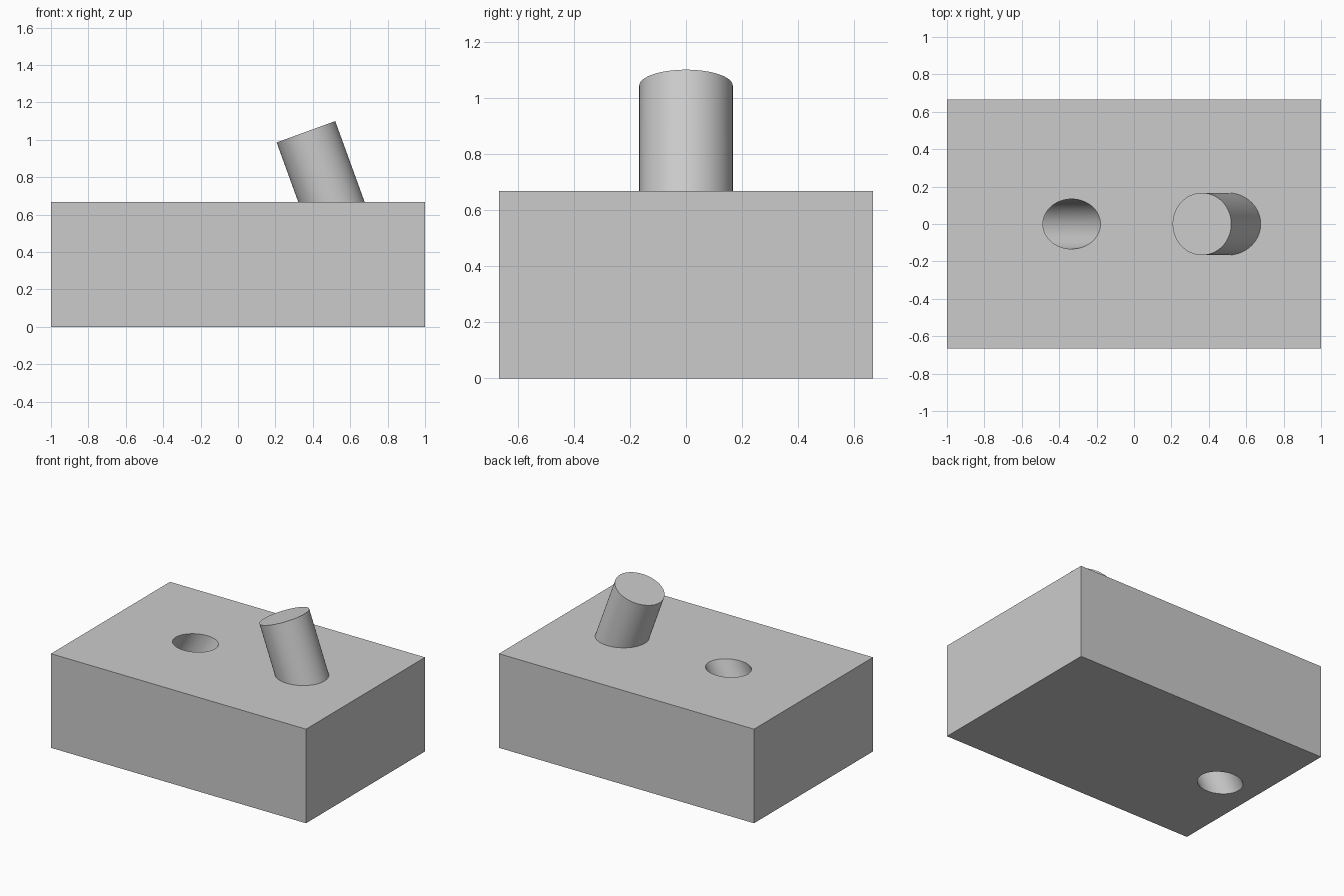
import bpy
from math import radians, sin, cos
from mathutils import Vector

if "Cube" in bpy.data.objects:
    bpy.data.objects.remove(bpy.data.objects["Cube"], do_unlink=True)

WIDTH, DEPTH, HEIGHT = 2.0, 1.333, 0.667

# Single plain grey
grey = bpy.data.materials.new("plain grey")
grey.use_nodes = True
colour = (0.6, 0.6, 0.6, 1)
grey.diffuse_color = colour
grey.node_tree.nodes["Principled BSDF"].inputs["Base Color"].default_value = colour


def leaning_cylinder(name, x, tilt, radius, below, above):
    """Cylinder whose axis crosses the block's top at x, leaning in the xz plane."""
    axis = Vector((sin(tilt), 0, cos(tilt)))
    centre = Vector((x, 0, HEIGHT)) + axis * (above - below) / 2
    bpy.ops.mesh.primitive_cylinder_add(
        vertices=96, radius=radius, depth=above + below,
        location=centre, rotation=(0, tilt, 0))
    obj = bpy.context.object
    obj.name = name
    obj.data.materials.append(grey)
    return obj


def apply_boolean(target, tool, operation):
    mod = target.modifiers.new(operation.title(), "BOOLEAN")
    mod.operation = operation
    mod.solver = "EXACT"
    mod.object = tool
    bpy.context.view_layer.objects.active = target
    bpy.ops.object.modifier_apply(modifier=mod.name)
    bpy.data.objects.remove(tool, do_unlink=True)


# Block
bpy.ops.mesh.primitive_cube_add(size=1, location=(0, 0, HEIGHT / 2))
block = bpy.context.object
block.name = "block_with_peg_and_hole"
block.scale = (WIDTH, DEPTH, HEIGHT)
bpy.ops.object.transform_apply(location=False, rotation=False, scale=True)
block.data.materials.append(grey)

# Slanted through hole
hole = leaning_cylinder("hole_cutter", -0.333, radians(30), 0.1333, 1.1, 0.3)
hole.hide_render = True
apply_boolean(block, hole, "DIFFERENCE")

# Leaning peg, fused to the block
peg = leaning_cylinder("peg", 0.5, radians(-20), 0.1667, 0.3, 0.4)
apply_boolean(block, peg, "UNION")

bpy.ops.object.select_all(action="DESELECT")
block.select_set(True)
bpy.context.view_layer.objects.active = block
bpy.ops.object.shade_smooth_by_angle(angle=radians(30))
